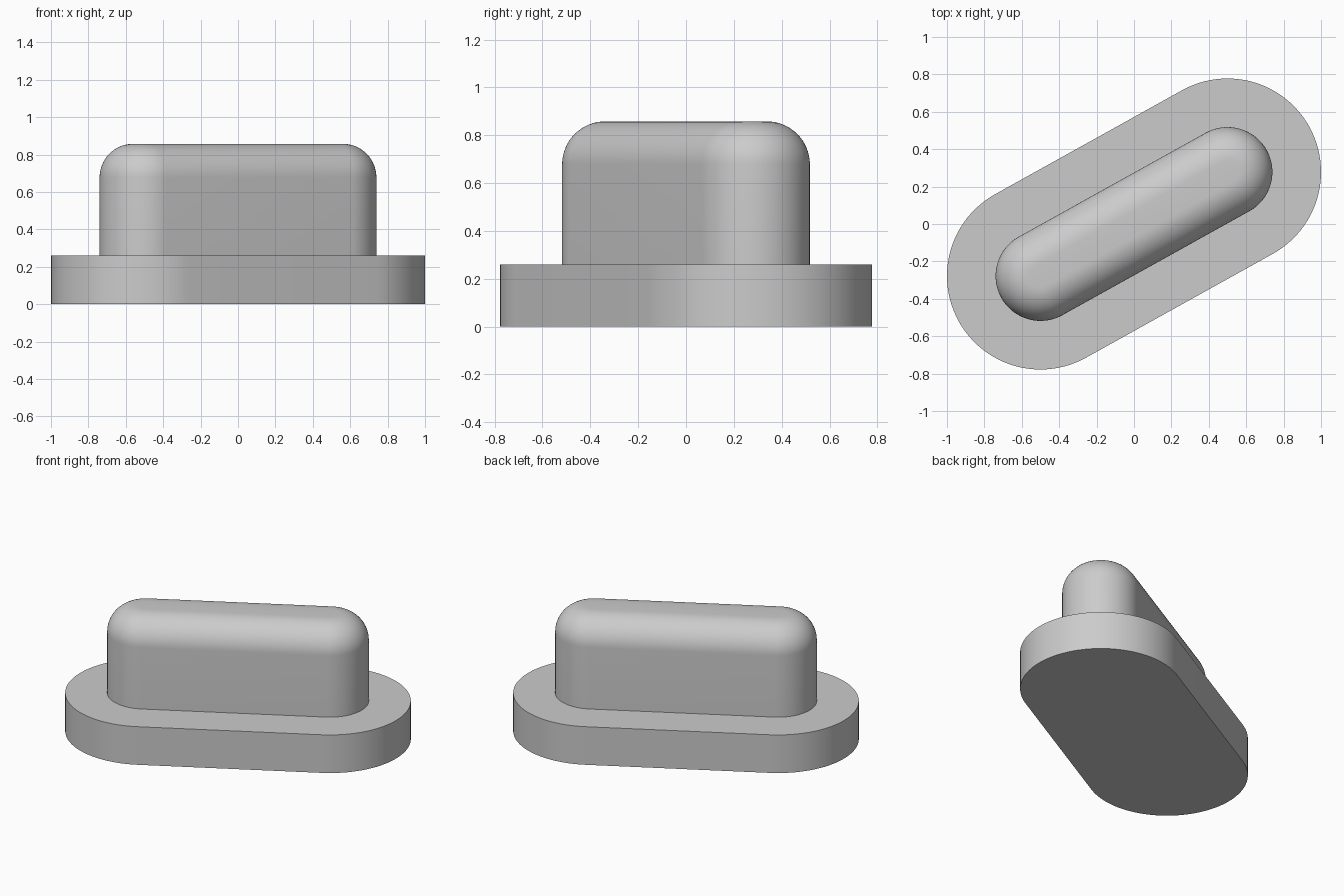
import bpy, bmesh, math

if "Cube" in bpy.data.objects:
    bpy.data.objects.remove(bpy.data.objects["Cube"])

CX, CY = 0.5, 0.278            # centre of one rounded end (the other is opposite)
TILT = math.atan2(CY, CX)
SEG = 48                       # segments per rounded end

grey = bpy.data.materials.new("plain grey")
grey.diffuse_color = (0.6, 0.6, 0.6, 1)
grey.use_nodes = True
grey.node_tree.nodes["Principled BSDF"].inputs["Base Color"].default_value = grey.diffuse_color


def stadium(r, z):
    """Outline of a tilted slot shape with end radius r at height z."""
    pts = []
    for side in (1, -1):
        start = TILT - math.pi / 2 + (0 if side == 1 else math.pi)
        for i in range(SEG + 1):
            a = start + math.pi * i / SEG
            pts.append((side * CX + r * math.cos(a), side * CY + r * math.sin(a), z))
    return pts


def slot_solid(name, profile):
    """Stack slot outlines along a (radius, height) profile and cap both ends."""
    bm = bmesh.new()
    rings = [[bm.verts.new(p) for p in stadium(r, z)] for r, z in profile]
    n = len(rings[0])
    for low, high in zip(rings, rings[1:]):
        for i in range(n):
            j = (i + 1) % n
            bm.faces.new((low[i], low[j], high[j], high[i]))
    bm.faces.new(rings[0][::-1])
    bm.faces.new(rings[-1])
    mesh = bpy.data.meshes.new(name)
    bm.to_mesh(mesh)
    bm.free()
    mesh.materials.append(grey)
    obj = bpy.data.objects.new(name, mesh)
    bpy.context.collection.objects.link(obj)
    bpy.context.view_layer.objects.active = obj
    obj.select_set(True)
    bpy.ops.object.shade_smooth_by_angle(angle=math.radians(35))
    obj.select_set(False)
    return obj


# Flat base flange
BASE_H = 0.26
slot_solid("base_flange", [(0.5, 0), (0.5, BASE_H)])

# Upright boss with a rounded top edge
R, TOP, FILLET = 0.24, 0.858, 0.18
arc = [(R - FILLET + FILLET * math.cos(a), TOP - FILLET + FILLET * math.sin(a))
       for a in (math.pi / 2 * k / 16 for k in range(17))]
slot_solid("rounded_boss", [(R, BASE_H)] + arc)
